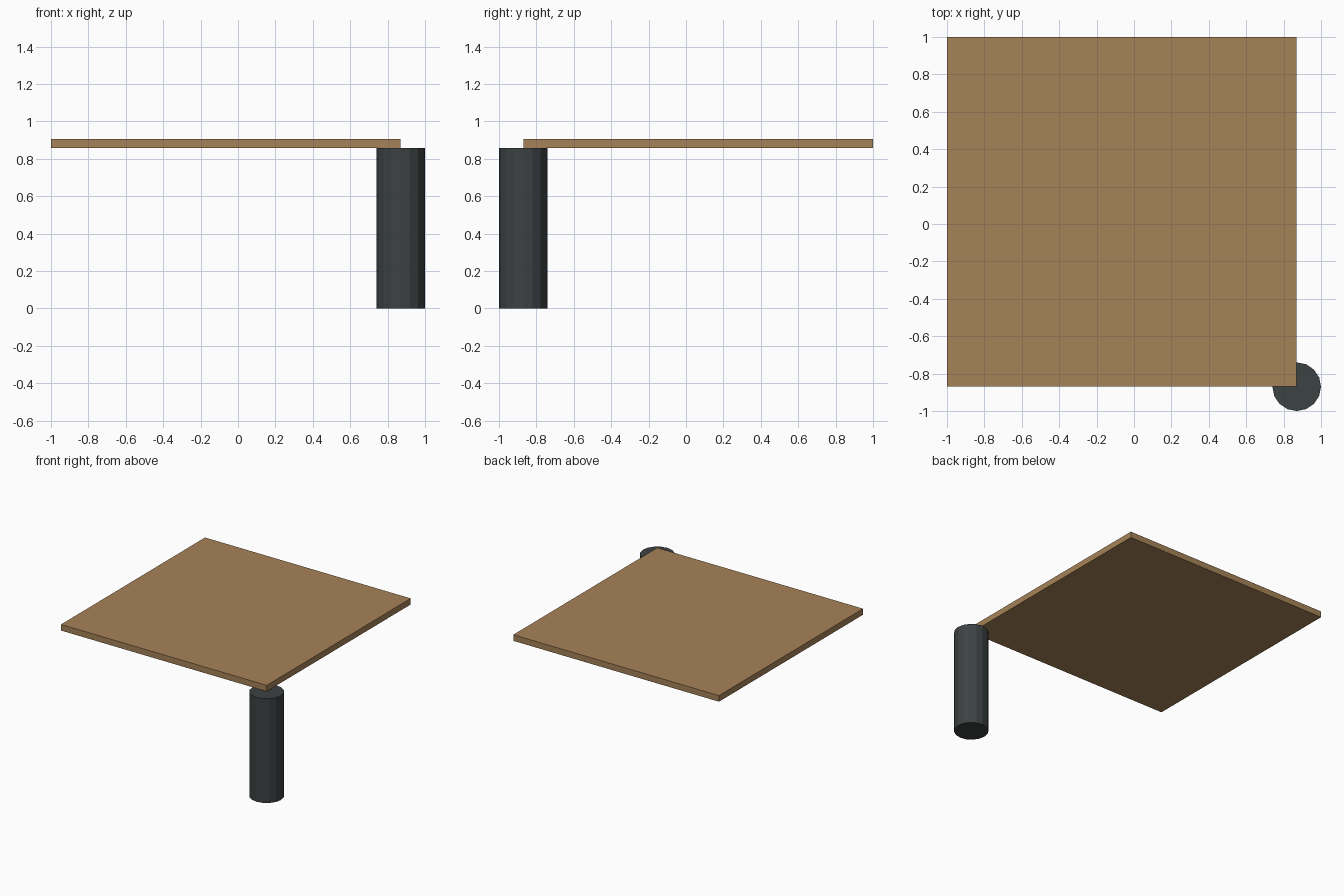
import bpy

default = bpy.data.objects.get("Cube")
if default:
    bpy.data.objects.remove(default, do_unlink=True)


def make_material(name, rgb):
    mat = bpy.data.materials.new(name)
    mat.use_nodes = True
    colour = (*rgb, 1.0)
    mat.diffuse_color = colour
    mat.node_tree.nodes["Principled BSDF"].inputs["Base Color"].default_value = colour
    return mat


def finish(name, mat):
    obj = bpy.context.object
    obj.name = obj.data.name = name
    obj.data.materials.append(mat)
    return obj


wood = make_material("warm wood", (0.38, 0.225, 0.097))
dark_metal = make_material("dark grey metal", (0.046, 0.054, 0.055))

RADIUS = 0.13            # leg radius
LEG_HEIGHT = 0.857
THICKNESS = 0.05         # board thickness
CORNER = 1 - RADIUS      # the leg axis meets the board corner
SIDE = 1 + CORNER        # board side length

# Square board, from the far corner to the leg axis
bpy.ops.mesh.primitive_cube_add(
    size=1, location=(-RADIUS / 2, RADIUS / 2, LEG_HEIGHT + THICKNESS / 2))
board = finish("table_top", wood)
board.scale = (SIDE, SIDE, THICKNESS)
bpy.ops.object.transform_apply(location=False, rotation=False, scale=True)

# Single faceted leg under the front left corner
bpy.ops.mesh.primitive_cylinder_add(
    vertices=16, radius=RADIUS, depth=LEG_HEIGHT,
    location=(CORNER, -CORNER, LEG_HEIGHT / 2))
finish("front_left_leg", dark_metal)
